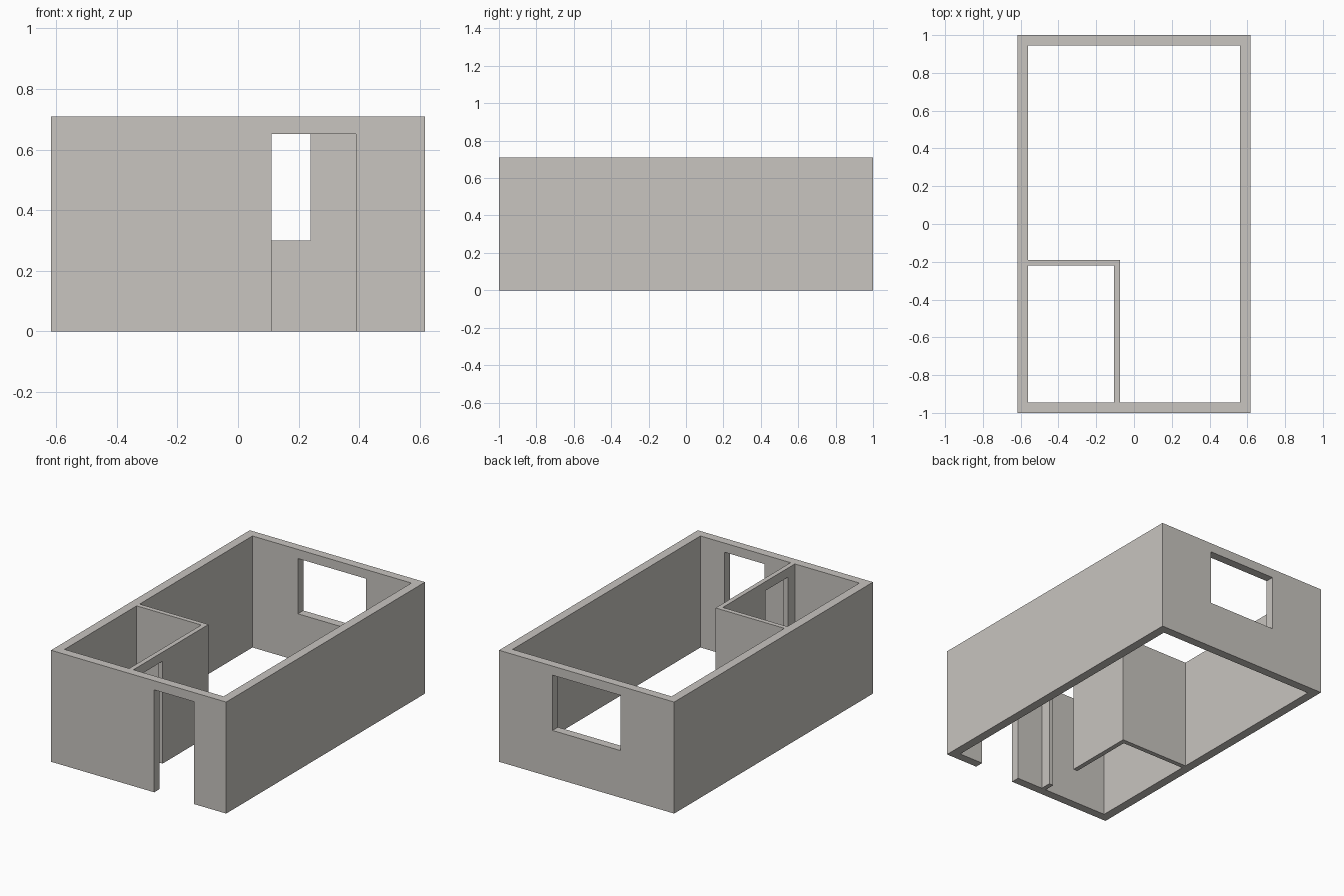
import bpy
import bmesh

cube = bpy.data.objects.get("Cube")
if cube:
    bpy.data.objects.remove(cube, do_unlink=True)

# Overall sizes
W, L, H = 0.617, 1.0, 0.71        # half width, half length, wall height
IN_X, IN_Y = 0.56, 0.945          # inner faces of the outer walls
LINTEL, SILL = 0.652, 0.30        # top of openings, bottom of window

plaster = bpy.data.materials.new("warm_grey_plaster")
plaster.use_nodes = True
colour = (0.58, 0.555, 0.525, 1)
plaster.diffuse_color = colour
plaster.node_tree.nodes["Principled BSDF"].inputs["Base Color"].default_value = colour


def prism(name, outline, z0, z1):
    """Extrude a plan outline from z0 up to z1."""
    bm = bmesh.new()
    base = bm.faces.new([bm.verts.new((x, y, z0)) for x, y in outline])
    top = bmesh.ops.extrude_face_region(bm, geom=[base])["geom"]
    verts = [v for v in top if isinstance(v, bmesh.types.BMVert)]
    bmesh.ops.translate(bm, verts=verts, vec=(0, 0, z1 - z0))
    bmesh.ops.recalc_face_normals(bm, faces=bm.faces)
    mesh = bpy.data.meshes.new(name)
    bm.to_mesh(mesh)
    bm.free()
    mesh.materials.append(plaster)
    obj = bpy.data.objects.new(name, mesh)
    bpy.context.collection.objects.link(obj)
    return obj


def rect(x0, x1, y0, y1):
    return [(x0, y0), (x1, y0), (x1, y1), (x0, y1)]


def cut(target, outline, z0, z1):
    """Remove a prism-shaped opening from the target."""
    cutter = prism("opening_cutter", outline, z0, z1)
    cutter.hide_render = True
    mod = target.modifiers.new("opening", 'BOOLEAN')
    mod.operation = 'DIFFERENCE'
    mod.solver = 'EXACT'
    mod.object = cutter
    bpy.context.view_layer.objects.active = target
    bpy.ops.object.modifier_apply(modifier=mod.name)
    bpy.data.objects.remove(cutter, do_unlink=True)


# Outer walls: hollow shell, front doorway, back window
walls = prism("outer_walls", rect(-W, W, -L, L), 0, H)
cut(walls, rect(-IN_X, IN_X, -IN_Y, IN_Y), -0.1, H + 0.1)
cut(walls, rect(0.11, 0.39, -1.1, -0.9), -0.1, LINTEL)
cut(walls, rect(-0.24, 0.24, 0.9, 1.1), SILL, LINTEL)

# Corner room partition: L-shaped wall with an inner doorway
partition = prism("partition_wall", [
    (-IN_X, -0.19), (-IN_X, -0.22), (-0.105, -0.22),
    (-0.105, -IN_Y), (-0.075, -IN_Y), (-0.075, -0.19)], 0, H)
cut(partition, rect(-0.2, 0, -0.875, -0.652), -0.1, LINTEL)
